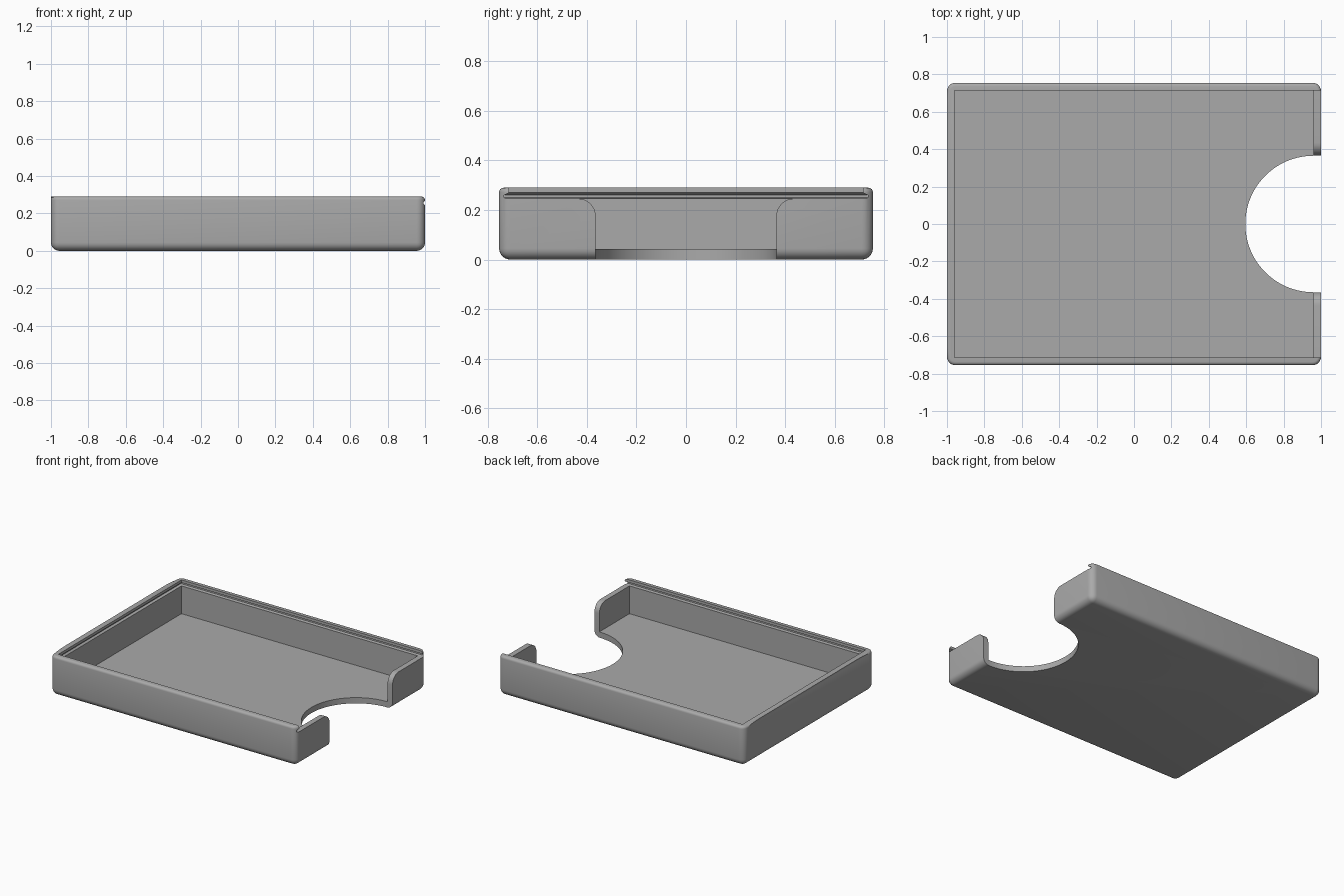
import bpy, bmesh, math

if "Cube" in bpy.data.objects:
    bpy.data.objects.remove(bpy.data.objects["Cube"])

L, W, H = 1.0, 0.755, 0.29      # half length, half width, height
IN_X, IN_Y = 0.96, 0.715        # inner half sizes
FLOOR, LEDGE = 0.042, 0.246     # floor top, slide groove bottom
NOTCH = 0.365                   # thumb notch radius

grey = bpy.data.materials.new("grey_plastic")
grey.diffuse_color = (0.4, 0.4, 0.4, 1)
grey.use_nodes = True
grey.node_tree.nodes["Principled BSDF"].inputs["Base Color"].default_value = grey.diffuse_color


def loft(name, rings):
    """Closed solid through rings that share a point count."""
    bm = bmesh.new()
    loops = [[bm.verts.new(p) for p in r] for r in rings]
    n = len(loops[0])
    for a, b in zip(loops, loops[1:]):
        for i in range(n):
            j = (i + 1) % n
            bm.faces.new((a[i], a[j], b[j], b[i]))
    bm.faces.new(loops[0][::-1])
    bm.faces.new(loops[-1])
    bmesh.ops.recalc_face_normals(bm, faces=bm.faces)
    me = bpy.data.meshes.new(name)
    bm.to_mesh(me)
    bm.free()
    ob = bpy.data.objects.new(name, me)
    bpy.context.collection.objects.link(ob)
    me.materials.append(grey)
    return ob


def rect(x0, x1, y, z):
    return [(x0, -y, z), (x1, -y, z), (x1, y, z), (x0, y, z)]


def round_edges(ob, pick, radius, segments):
    bm = bmesh.new()
    bm.from_mesh(ob.data)
    edges = [e for e in bm.edges if pick(e.verts[0].co, e.verts[1].co)]
    bmesh.ops.bevel(bm, geom=edges, offset=radius, segments=segments,
                    profile=0.5, affect='EDGES')
    bm.to_mesh(ob.data)
    bm.free()


# Outer shell: large rounding on sides and bottom, small on the top rim
tray = loft("tray", [rect(-L, L, W, 0), rect(-L, L, W, H)])
round_edges(tray, lambda a, b: min(a.z, b.z) < 0.01, 0.045, 6)
round_edges(tray, lambda a, b: min(a.z, b.z) > H - 0.001
            and not (a.x < -0.999 and b.x < -0.999), 0.018, 4)

# Inner cavity
cavity = loft("cavity_cutter", [rect(-IN_X, IN_X, IN_Y, z) for z in (FLOOR, 0.255)])

# Lid groove with a sloped roof, open at the right end
groove = loft("lid_groove_cutter", [
    rect(-IN_X - d, 1.2, IN_Y + d, z) for z, d in
    ((LEDGE, 0.012), (0.25, 0.02), (0.26, 0.02), (0.27, 0.0), (0.4, 0.0))])

# Half-round thumb notch
N = 48
arc = [(IN_X - NOTCH * math.sin(math.pi * i / N), NOTCH * math.cos(math.pi * i / N))
       for i in range(N + 1)]
plan = [(1.2, NOTCH)] + arc + [(1.2, -NOTCH)]
notch = loft("thumb_notch_cutter", [[(x, y, z) for x, y in plan] for z in (-0.1, 0.4)])

# Rounded upper corners of the wall beside the notch
R = 0.07
half = [(NOTCH + R - R * math.cos(t), LEDGE - R + R * math.sin(t))
        for t in (math.pi / 2 * i / 8 for i in range(9))] + [(NOTCH + R, 0.3)]
prof = half + [(-y, z) for y, z in reversed(half)]
corners = loft("wall_corner_cutter", [[(x, y, z) for y, z in prof] for x in (0.94, 1.2)])

for cutter in (cavity, groove, notch, corners):
    cutter.hide_render = True
    cutter.hide_set(True)
    mod = tray.modifiers.new(cutter.name, 'BOOLEAN')
    mod.operation = 'DIFFERENCE'
    mod.solver = 'EXACT'
    mod.object = cutter

# Bake the cuts, drop the cutters, then shade smooth across roundings
bpy.context.view_layer.update()
baked = bpy.data.meshes.new_from_object(
    tray.evaluated_get(bpy.context.evaluated_depsgraph_get()))
tray.modifiers.clear()
tray.data = baked
for cutter in (cavity, groove, notch, corners):
    bpy.data.objects.remove(cutter)
bpy.ops.object.select_all(action='DESELECT')
tray.select_set(True)
bpy.context.view_layer.objects.active = tray
bpy.ops.object.shade_smooth_by_angle(angle=math.radians(30))
